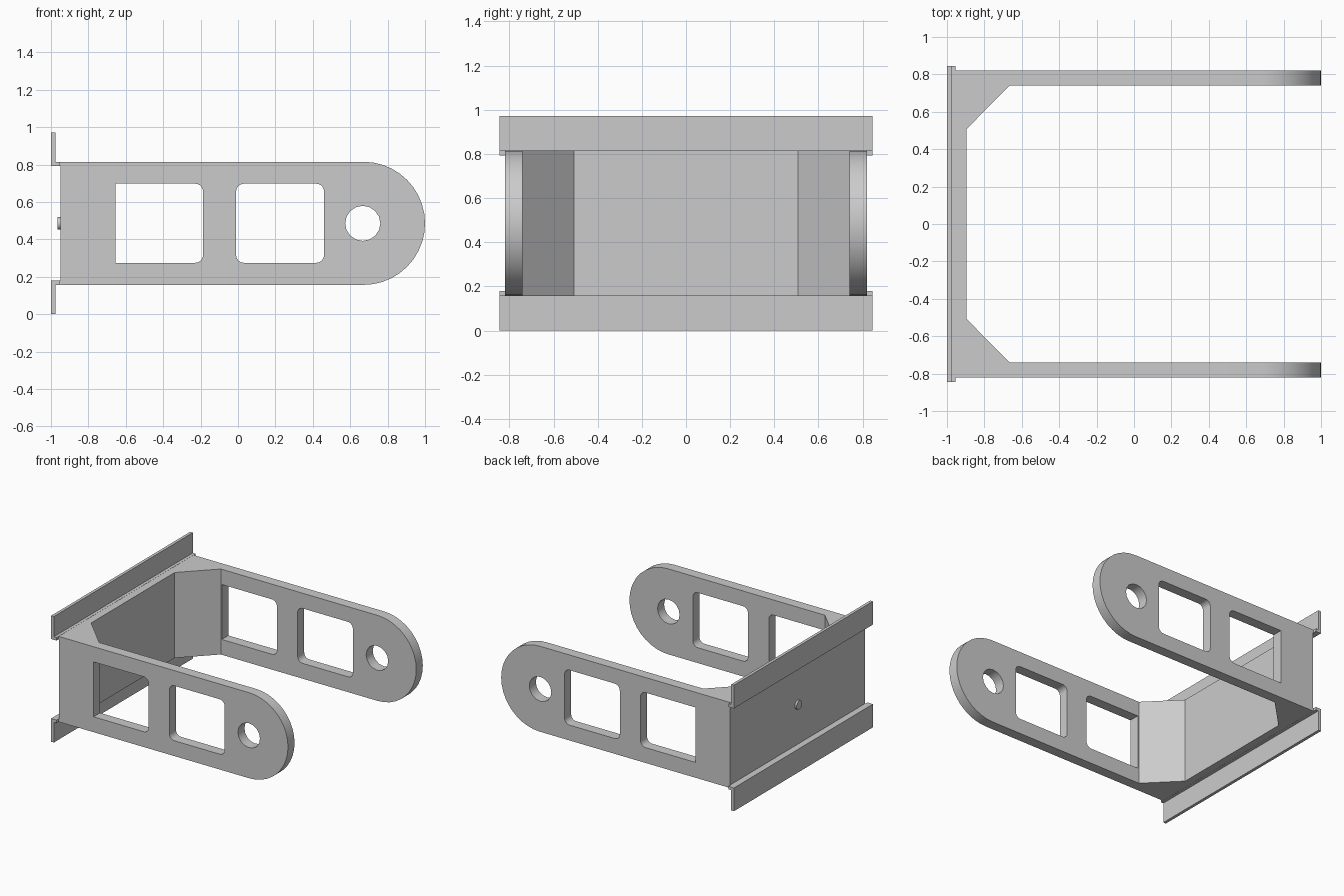
import bpy, bmesh, math
from mathutils import Vector

if "Cube" in bpy.data.objects:
    bpy.data.objects.remove(bpy.data.objects["Cube"], do_unlink=True)

grey = bpy.data.materials.new("plain grey")
grey.use_nodes = True
grey.diffuse_color = (0.6, 0.6, 0.6, 1)
grey.node_tree.nodes["Principled BSDF"].inputs["Base Color"].default_value = (0.6, 0.6, 0.6, 1)

MID = 0.486       # height of the centre line
HALF = 0.329      # half height of the bracket
WALL = -0.95      # outer face of the back wall


def prism(name, outline, start, depth):
    """Extrude a closed outline of 3D points along depth."""
    bm = bmesh.new()
    face = bm.faces.new([bm.verts.new(Vector(p) + Vector(start)) for p in outline])
    grown = bmesh.ops.extrude_face_region(bm, geom=[face], use_keep_orig=True)["geom"]
    bmesh.ops.translate(bm, vec=depth, verts=[v for v in grown if isinstance(v, bmesh.types.BMVert)])
    bmesh.ops.recalc_face_normals(bm, faces=bm.faces)
    mesh = bpy.data.meshes.new(name)
    bm.to_mesh(mesh)
    bm.free()
    mesh.materials.append(grey)
    obj = bpy.data.objects.new(name, mesh)
    bpy.context.collection.objects.link(obj)
    return obj


def arc(cx, cz, r, a0, a1, steps):
    angles = [math.radians(a0 + (a1 - a0) * i / steps) for i in range(steps + 1)]
    return [(cx + r * math.cos(a), 0, cz + r * math.sin(a)) for a in angles]


def side_prism(name, outline):
    """Prism running through both arms."""
    return prism(name, outline, (0, -1, 0), (0, 2, 0))


def window(x0, x1, z0, z1, r, square_left):
    pts = arc(x1 - r, z0 + r, r, -90, 0, 6) + arc(x1 - r, z1 - r, r, 0, 90, 6)
    if square_left:
        return pts + [(x0, 0, z1), (x0, 0, z0)]
    return pts + arc(x0 + r, z1 - r, r, 90, 180, 6) + arc(x0 + r, z0 + r, r, 180, 270, 6)


def boolean(obj, cutter, operation):
    mod = obj.modifiers.new(operation.lower(), "BOOLEAN")
    mod.operation, mod.object, mod.solver = operation, cutter, "EXACT"
    bpy.context.view_layer.objects.active = obj
    bpy.ops.object.modifier_apply(modifier=mod.name)
    bpy.data.objects.remove(cutter, do_unlink=True)


# U-shaped bracket with gusseted corners
half_plan = [(WALL, 0.82), (1.1, 0.82), (1.1, 0.74), (-0.665, 0.74), (-0.895, 0.508)]
plan = [(x, y, 0) for x, y in half_plan] + [(x, -y, 0) for x, y in reversed(half_plan)]
bracket = prism("bracket", plan, (0, 0, -0.1), (0, 0, 1.2))

# Rounded arm ends
side = arc(1 - HALF, MID, HALF, -90, 90, 20) + [(-1.2, 0, MID + HALF), (-1.2, 0, MID - HALF)]
boolean(bracket, side_prism("arm_side_shape", side), "INTERSECT")

# Windows and pivot holes through both arms
cuts = [window(-0.656, -0.187, 0.275, 0.698, 0.042, True),
        window(-0.01, 0.46, 0.275, 0.698, 0.042, False),
        arc(0.667, MID, 0.094, 0, 360, 16)[:-1]]
for outline in cuts:
    boolean(bracket, side_prism("arm_cutter", outline), "DIFFERENCE")

# L-shaped mounting rails above and below the back wall
for name, s in (("top_rail", 1), ("bottom_rail", -1)):
    section = [(-1, 0.306), (WALL - 0.004, 0.306), (WALL - 0.004, HALF),
               (-0.977, HALF), (-0.977, 0.485), (-1, 0.485)]
    prism(name, [(x, 0, MID + s * z) for x, z in section], (0, -0.845, 0), (0, 1.69, 0))
    # narrow strip joining the rail to the wall
    strip = [(WALL - 0.006, 0.306), (WALL + 0.002, 0.306),
             (WALL + 0.002, HALF - 0.001), (WALL - 0.006, HALF - 0.001)]
    prism(name + "_joint", [(x, 0, MID + s * z) for x, z in strip], (0, -0.82, 0), (0, 1.64, 0))

# Small round stud on the back wall
stud_ring = [(0, x, z) for x, _, z in arc(0, MID, 0.034, 0, 360, 20)[:-1]]
stud = prism("back_stud", stud_ring, (WALL - 0.015, 0, 0), (0.02, 0, 0))

# Smooth curved surfaces while keeping edges crisp
bpy.context.view_layer.update()
for obj in (bracket, stud):
    obj.select_set(True)
bpy.context.view_layer.objects.active = bracket
bpy.ops.object.shade_smooth_by_angle(angle=math.radians(30))
